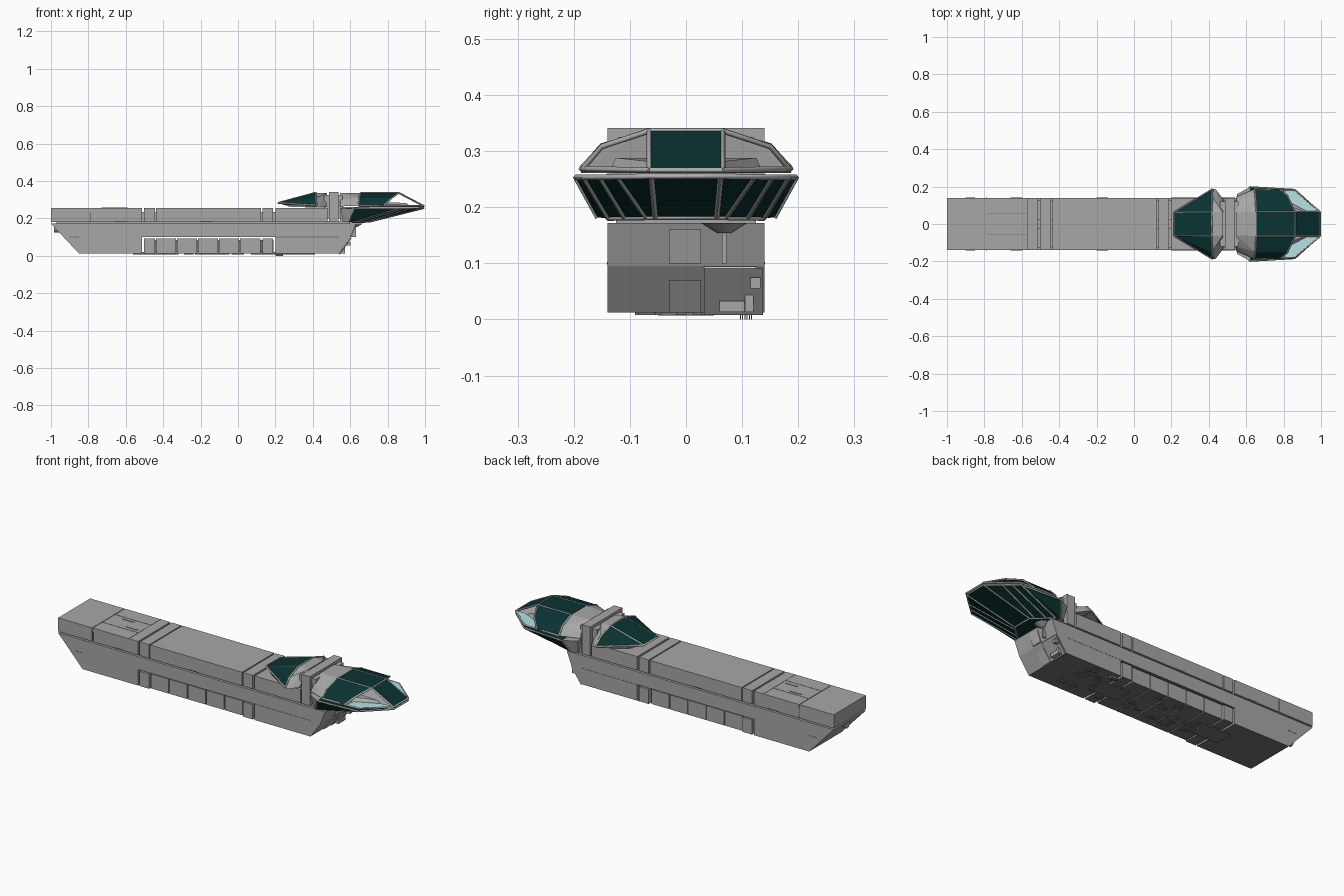
import bpy, bmesh, random
from mathutils import Vector

random.seed(4)
if "Cube" in bpy.data.objects:
    bpy.data.objects.remove(bpy.data.objects["Cube"])


def material(name, r, g, b):
    m = bpy.data.materials.new(name)
    m.use_nodes = True
    m.diffuse_color = (r, g, b, 1)
    m.node_tree.nodes["Principled BSDF"].inputs["Base Color"].default_value = (r, g, b, 1)
    return m


HULL = material("hull grey", .39, .39, .39)
FRAME = material("frame grey", .45, .45, .45)
UNDER = material("underside grey", .17, .17, .175)
GLASS = material("dark teal glass", .003, .033, .032)
PALE = material("pale teal", .48, .76, .76)


def add(name, bm, mat):
    me = bpy.data.meshes.new(name)
    bmesh.ops.recalc_face_normals(bm, faces=bm.faces)
    bm.to_mesh(me)
    bm.free()
    me.materials.append(mat)
    ob = bpy.data.objects.new(name, me)
    bpy.context.scene.collection.objects.link(ob)
    return ob


def solid(name, pts, mat):
    """Convex solid around a set of points."""
    bm = bmesh.new()
    for p in pts:
        bm.verts.new(p)
    bmesh.ops.convex_hull(bm, input=bm.verts[:])
    loose = [v for v in bm.verts if not v.link_faces]
    bmesh.ops.delete(bm, geom=loose, context='VERTS')
    bmesh.ops.dissolve_limit(bm, angle_limit=.01, verts=bm.verts[:], edges=bm.edges[:])
    return add(name, bm, mat)


def prism(name, profile, y0, y1, mat=HULL):
    return solid(name, [(x, y, z) for x, z in profile for y in (y0, y1)], mat)


def box(name, x0, x1, y0, y1, z0, z1, mat=HULL):
    return prism(name, [(x0, z0), (x1, z0), (x1, z1), (x0, z1)], y0, y1, mat)


def dark_below(ob):
    """Darker paint on the downward faces."""
    ob.data.materials.append(UNDER)
    for f in ob.data.polygons:
        if f.normal.z < -.9:
            f.material_index = 1


def both(pts):
    return [(x, s * y, z) for x, y, z in pts for s in (1, -1)]


def panels(name, faces, mat):
    """Thin sheets on the +y side, mirrored to the other side."""
    bm = bmesh.new()
    for f in faces:
        bm.faces.new([bm.verts.new(p) for p in f])
    bmesh.ops.remove_doubles(bm, verts=bm.verts, dist=.0005)
    ob = add(name, bm, mat)
    mir = ob.modifiers.new("mirror", 'MIRROR')
    mir.use_axis = (False, True, False)
    sol = ob.modifiers.new("thickness", 'SOLIDIFY')
    sol.thickness, sol.offset = .004, 0


def struts(name, lines, r=.006):
    """Square window bars along paths, on both sides."""
    cu = bpy.data.curves.new(name, 'CURVE')
    cu.dimensions, cu.bevel_depth, cu.bevel_resolution = '3D', r, 0
    cu.use_fill_caps = True
    for line in lines:
        for s in (1, -1):
            sp = cu.splines.new('POLY')
            sp.points.add(len(line) - 1)
            for pt, (x, y, z) in zip(sp.points, line):
                pt.co = (x, s * y, z, 1)
    cu.materials.append(FRAME)
    bpy.context.scene.collection.objects.link(bpy.data.objects.new(name, cu))


W = .14
# lower hull
dark_below(prism("stern_lower_hull", [(-1, .172), (-.85, .012), (-.512, .012), (-.512, .172)], -W, W))
dark_below(prism("bow_lower_hull", [(.2, .012), (.54, .012), (.6, .095), (.63, .172), (.2, .172)], -W, W))
dark_below(box("middle_side_band", -.512, .2, -W, W, .1, .172))
box("spine", -.97, .6, -.125, .125, .168, .185)

# upper hull, split by narrow gaps
box("stern_deck", -1, -.792, -W, W, .18, .255)
box("stern_deck_inner", -.788, -.512, -W, W, .18, .255)
box("deck_joint", -.8, -.78, -.135, .135, .185, .252)
box("middle_deck", -.438, .123, -W, W, .18, .255)
box("bow_deck", .2, .478, -W, W, .18, .255)
box("bow_deck_front", .546, .61, -.13, .13, .18, .255)

# ring posts and cargo modules
for i, x in enumerate((-.502, .13)):
    box(f"upper_ring_{i}", x, x + .058, -W, W, .18, .255)
    dark_below(box(f"lower_ring_{i}", x, x + .058, -W, W, .012, .093))
    box(f"ring_link_{i}", x - .02, x + .08, -.025, .025, .19, .235)
    box(f"ring_keel_{i}", x - .06, x + .1, -.05, .05, .007, .02, UNDER)
for i in range(5):
    x = -.438 + i * .1125
    dark_below(box(f"cargo_module_{i}", x, x + .107, -.132, .132, .013, .093))
box("cargo_core", -.5, .19, -.1, .1, .02, .085, UNDER)

# deck and side details
for s in (1, -1):
    box("deck_groove", -.787, -.57, s * .055 - .0015, s * .055 + .0015, .25, .256, UNDER)
    for x0, x1, z in ((-.9, -.85, .1), (.2, .54, .1), (-.66, -.6, .183), (-.2, -.14, .183)):
        box("side_slot", x0, x1, s * W - .0005, s * W + .0005, z - .002, z + .002, UNDER)
    box("side_hatch", -.79, -.785, s * W - .0005, s * W + .0005, .19, .235, UNDER)
box("deck_cross_groove", -.571, -.568, -W, W, .25, .256, UNDER)
box("deck_vent_left", -.73, -.66, .03, .04, .25, .258)
box("deck_vent_right", -.66, -.59, -.035, -.025, .25, .258)

# keel equipment
for i in range(44):
    x, y = random.uniform(-.42, .4), random.uniform(-.1, .1)
    box("keel_block", x, x + random.uniform(.01, .05), y, y + random.uniform(.005, .03),
        .008, .018, UNDER)
for i in range(6):
    box("keel_fin", .2, .24, .096 + i * .004, .098 + i * .004, 0, .014, UNDER)

# stern thruster
bm = bmesh.new()
bmesh.ops.create_cone(bm, cap_ends=True, segments=12, radius1=.022, radius2=.016, depth=.06)
thruster = add("stern_thruster", bm, HULL)
thruster.location, thruster.rotation_euler = (-.955, 0, .145), (0, 1.571, 0)

# bow face plates, loading bay and dish
prism("bow_lower_plate", [(.54, .012), (.546, .012), (.588, .07), (.582, .07)], -.03, .027, FRAME)
prism("bow_upper_plate", [(.6, .1), (.608, .1), (.63, .16), (.622, .16)], -.03, .027, FRAME)
prism("bow_bay", [(.54, .008), (.546, .008), (.606, .092), (.6, .092)], .032, .137)
box("bay_light", .59, .607, .032, .125, .091, .094, PALE)
for y, z, w, h in ((.06, .013, .02, .02), (.08, .013, .024, .02), (.105, .013, .015, .04), (.115, .055, .018, .02)):
    x = .54 + z * .72
    box("bay_crate", x - .01, x + .022, y, y + w, z, z + h)
bm = bmesh.new()
bmesh.ops.create_cone(bm, cap_ends=True, segments=16, radius1=.012, radius2=.042, depth=.018)
dish = add("sensor_dish", bm, HULL)
dish.location = (.625, .068, .163)
box("dish_mast", .61, .63, .064, .072, .1, .156)

# bridge tower between the pods
box("tower", .487, .537, -W, W, .18, .341)
box("tower_core", .46, .56, -.12, .12, .2, .325)

# front pod, upper cabin
top0, top1, nose = (.655, .065, .336), (.86, .065, .336), (.994, .065, .266)
mid0, mid1 = (.65, .15, .308), (.82, .15, .308)
low0, low1, cheek = (.645, .187, .268), (.78, .184, .268), (.86, .178, .268)


def centre(p):
    return (p[0], 0, p[2])


panels("cabin_glass", [
    (centre(top0), top0, top1, centre(top1)), (centre(top1), top1, nose, centre(nose)),
    (top0, top1, mid1, mid0), (mid0, mid1, low1, low0)], GLASS)
struts("cabin_frame", [(top0, top1, nose), (top0, mid0, low0), (top1, mid1, low1),
                       (low0, cheek, nose), (top1, centre(top1)), (nose, centre(nose))], .005)
solid("cabin_floor", both([(x, y, z) for x, y, _ in (low0, cheek, nose) for z in (.261, .265)]), FRAME)
panels("cabin_side_light", [(low1, cheek, nose, (.94, .065, .268), (.8, .13, .268))], PALE)
# seats and consoles behind the open sides
for side, s in (("left", 1), ("right", -1)):
    solid(f"cabin_console_{side}", [(x, s * y, z) for x, y, z in (
        (.76, .07, .266), (.76, .135, .266), (.92, .07, .266), (.8, .135, .266),
        (.76, .07, .288), (.76, .125, .288), (.9, .07, .282))], HULL)
solid("cabin_collar", both([top0, mid0, low0, (.545, .06, .335), (.55, .12, .3), (.545, .145, .264)]), HULL)

# front pod, lower observation shell, with keel edges parallel to the rim
rim0, rim1, rim2 = (.62, .197, .253), (.86, .183, .253), (.994, .062, .255)
keel0, keel2 = (.59, .158, .182), (.7, .055, .182)
keel1 = tuple(Vector(keel2) + (Vector(rim1) - Vector(rim2)) * .7)
solid("lower_shell", both([rim0, rim1, rim2, keel0, keel1, keel2]), GLASS)


def between(a, b, t):
    return tuple(Vector(a).lerp(Vector(b), t))


struts("lower_shell_frame", [
    (rim0, rim1, rim2, centre(rim2)), (keel1, keel2, centre(keel2)),
    (rim2, keel2), (rim1, keel1), (rim0, keel0),
    (between(rim1, rim2, .5), between(keel1, keel2, .8)),
    (between(rim1, rim2, .24), between(keel1, keel2, .35))], .005)
solid("lower_shell_collar", both([rim0, keel0, (.55, .16, .255), (.56, .14, .18)]), HULL)

# rear pod
tip, tail = (.215, .062, .283), (.28, .1, .268)
roof, brow, sill = (.415, .065, .337), (.417, .15, .309), (.42, .186, .268)
panels("rear_pod_glass", [(centre(tip), tip, roof, centre(roof)), (tip, roof, brow),
                          (tip, brow, sill), (tip, sill, tail)], GLASS)
solid("rear_pod_floor", both([(.22, .06, .28), (.28, .1, .267), (.42, .186, .267),
                              (.28, .1, .262), (.42, .186, .262)]), FRAME)
struts("rear_pod_frame", [(centre(tip), tip, roof, centre(roof)), (tip, sill),
                          (roof, brow, sill)], .005)
solid("rear_pod_cap", both([roof, brow, sill, (.435, .188, .264), (.475, .06, .336),
                            (.465, .11, .3), (.472, .14, .264)]), HULL)
box("rear_pod_pedestal", .36, .48, -.09, .09, .25, .27)
box("front_pod_pedestal", .56, .7, -.1, .1, .25, .262)
